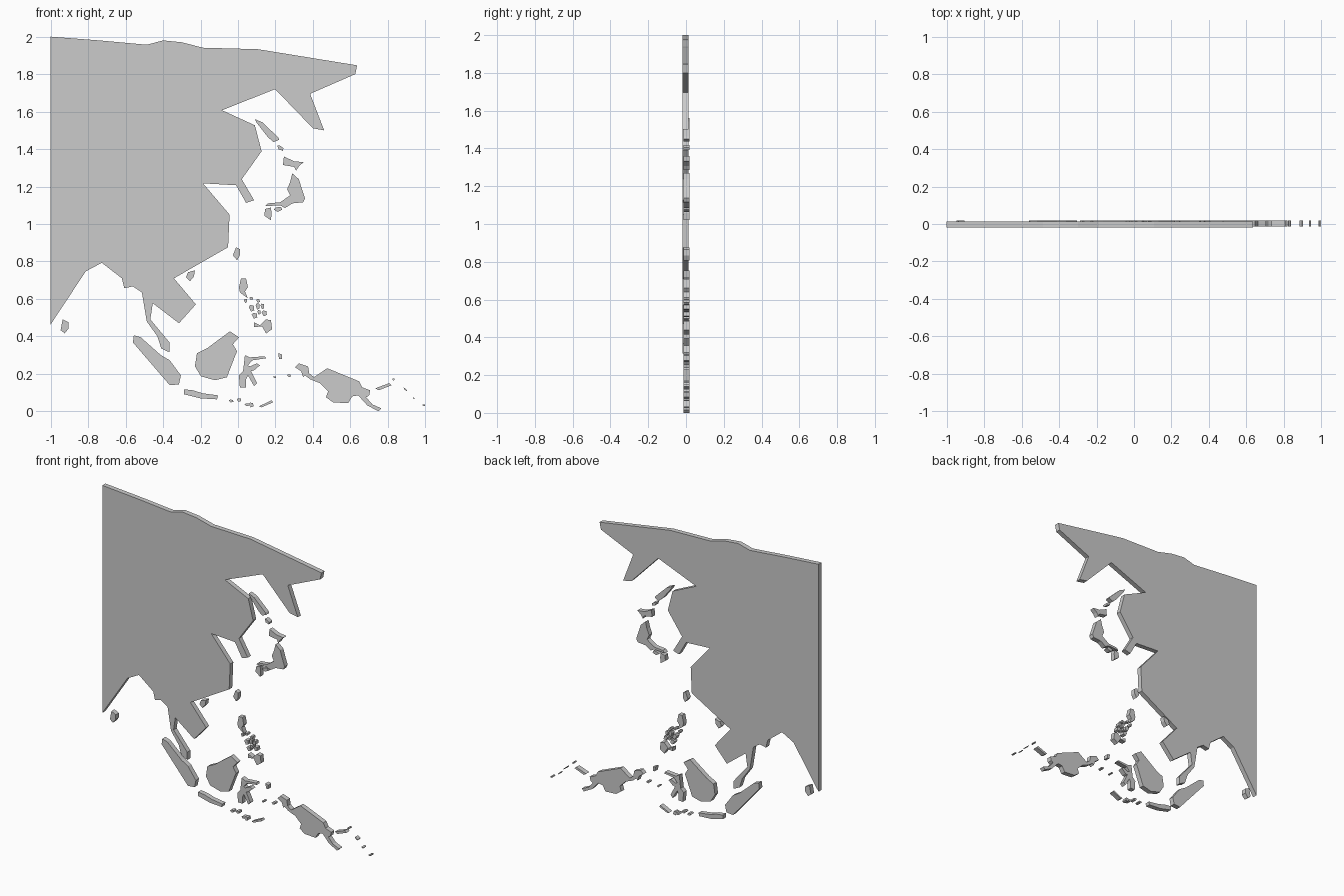
import bpy, bmesh, math


def slab(name, outlines, y0, y1):
    """Extrude closed (x, z) outlines from y0 (front) to y1 (back)."""
    bm = bmesh.new()
    for pts in outlines:
        face = bm.faces.new([bm.verts.new((x, y0, z)) for x, z in pts])
        ext = bmesh.ops.extrude_face_region(bm, geom=[face], use_keep_orig=True)
        for v in ext["geom"]:
            if isinstance(v, bmesh.types.BMVert):
                v.co.y = y1
    bmesh.ops.recalc_face_normals(bm, faces=bm.faces)
    mesh = bpy.data.meshes.new(name)
    bm.to_mesh(mesh)
    bm.free()
    obj = bpy.data.objects.new(name, mesh)
    bpy.context.collection.objects.link(obj)
    return obj


def islet(x, z, w, h, tilt=0):
    """Small five-sided outline of size w by h."""
    t = math.radians(tilt)
    pts = []
    for a, b in ((-.5, .2), (-.1, -.5), (.5, -.3), (.4, .4), (-.2, .5)):
        a, b = a * w, b * h
        pts.append((x + a * math.cos(t) - b * math.sin(t),
                    z + a * math.sin(t) + b * math.cos(t)))
    return pts


# Mainland: sits slightly forward of the islands
slab("mainland", [[
    (-1, 2), (-.74, 1.98), (-.487, 1.957), (-.40, 1.98), (-.30, 1.97),
    (-.187, 1.941), (.107, 1.933), (.636, 1.847), (.626, 1.80), (.385, 1.695),
    (.46, 1.50), (.40, 1.511), (.198, 1.72), (-.085, 1.607), (.09, 1.527),
    (.126, 1.388), (.02, 1.239), (.086, 1.127), (.043, 1.113), (-.01, 1.207),
    (-.187, 1.217), (-.045, 1.05), (-.053, .876), (-.342, .71), (-.225, .571),
    (-.315, .47), (-.455, .577), (-.468, .491), (-.366, .368), (-.366, .315),
    (-.41, .336), (-.43, .40), (-.487, .48), (-.513, .635), (-.561, .667),
    (-.607, .657), (-.62, .71), (-.727, .793), (-.813, .747), (-1, .464)]],
    -.019, .014)

Y0, Y1 = -.014, .019

# North-eastern island arc
slab("north_sliver_island", [[(.09, 1.56), (.13, 1.543), (.214, 1.463), (.22, 1.45),
     (.19, 1.437), (.16, 1.463), (.10, 1.54)]], Y0, Y1)
slab("north_arc_cap", [[(.245, 1.36), (.30, 1.335), (.35, 1.33), (.325, 1.308),
     (.31, 1.285), (.30, 1.305), (.24, 1.315)]], Y0, Y1)
slab("north_arc_main", [[(.29, 1.27), (.325, 1.239), (.337, 1.20), (.358, 1.137),
     (.348, 1.116), (.29, 1.11), (.25, 1.085), (.225, 1.10), (.145, 1.095),
     (.16, 1.11), (.225, 1.116), (.278, 1.153), (.262, 1.185), (.278, 1.223)]], Y0, Y1)
slab("north_arc_tail", [[(.145, 1.08), (.175, 1.088), (.18, 1.057), (.175, 1.02),
     (.14, 1.045)]], Y0, Y1)

# Coastal islands
slab("coastal_islands", [
    [(-.01, .876), (.01, .865), (.01, .833), (-.005, .806), (-.027, .833)],
    [(-.267, .742), (-.23, .753), (-.235, .72), (-.257, .694), (-.278, .715)],
    [(-.936, .491), (-.904, .475), (-.904, .443), (-.925, .416), (-.947, .433)]], Y0, Y1)

# Central archipelago
slab("central_north_island", [[(.016, .71), (.043, .71), (.053, .662), (.037, .64),
     (.053, .603), (.01, .635), (.005, .662)]], Y0, Y1)
slab("central_south_island", [[(.086, .475), (.118, .459), (.15, .491), (.176, .486),
     (.182, .438), (.15, .416), (.128, .454), (.086, .449)]], Y0, Y1)

# Southern islands
slab("south_west_long_island", [[(-.556, .406), (-.519, .395), (-.412, .30),
     (-.364, .272), (-.305, .192), (-.315, .144), (-.364, .139), (-.47, .262),
     (-.561, .368)]], Y0, Y1)
slab("south_broad_island", [[(-.043, .427), (.005, .395), (-.027, .358), (-.005, .32),
     (-.016, .294), (-.059, .182), (-.123, .166), (-.198, .187), (-.23, .24),
     (-.219, .31), (-.166, .336)]], Y0, Y1)
slab("south_bar_island", [[(-.289, .118), (-.24, .112), (-.187, .096), (-.107, .085),
     (-.112, .064), (-.2, .069), (-.289, .091)]], Y0, Y1)
slab("south_branched_island", [[(.037, .30), (.064, .288), (.144, .294), (.15, .283),
     (.075, .272), (.053, .245), (.065, .24), (.10, .256), (.117, .246), (.086, .219),
     (.07, .214), (.102, .15), (.086, .134), (.053, .192), (.043, .171), (.043, .128),
     (.01, .128), (.005, .192), (.027, .214)]], Y0, Y1)
slab("south_east_large_island", [[(.326, .256), (.374, .24), (.38, .203), (.406, .182),
     (.476, .23), (.647, .16), (.663, .128), (.706, .112), (.70, .085), (.684, .075),
     (.717, .037), (.765, .016), (.75, 0), (.69, .032), (.642, .085), (.61, .08),
     (.588, .043), (.508, .048), (.47, .075), (.481, .107), (.438, .15), (.385, .171),
     (.358, .192), (.348, .182), (.337, .214), (.305, .235)]], Y0, Y1)
slab("south_slivers", [
    [(.112, .027), (.18, .059), (.187, .048), (.125, .021)],
    [(.733, .123), (.807, .15), (.82, .139), (.75, .112)],
    [(.214, .31), (.235, .304), (.235, .278), (.22, .278)]], Y0, Y1)

# Islets: x, z, width, height, tilt
north = [(.225, 1.406, .04, .02, -30), (.213, 1.078, .045, .025, 15)]
central = [(.04, .59, .018, .022), (.07, .603, .02, .016), (.107, .59, .02, .02),
           (.072, .55, .03, .035), (.105, .56, .022, .035), (.13, .56, .02, .03),
           (.14, .523, .028, .03), (.088, .51, .03, .03), (.112, .528, .018, .025)]
south = [(-.037, .055, .025, .015), (.005, .06, .025, .018), (.048, .035, .025, .015),
         (.07, .034, .026, .025), (.195, .182, .016, .01), (.272, .19, .022, .014)]
east = [(.83, .17, .014, .01), (.892, .118, .026, .007, -40),
        (.938, .07, .014, .007, -40), (.992, .032, .015, .01)]
for name, group in (("north_islets", north), ("central_islets", central),
                    ("south_islets", south), ("east_islets", east)):
    slab(name, [islet(*g) for g in group], Y0, Y1)
